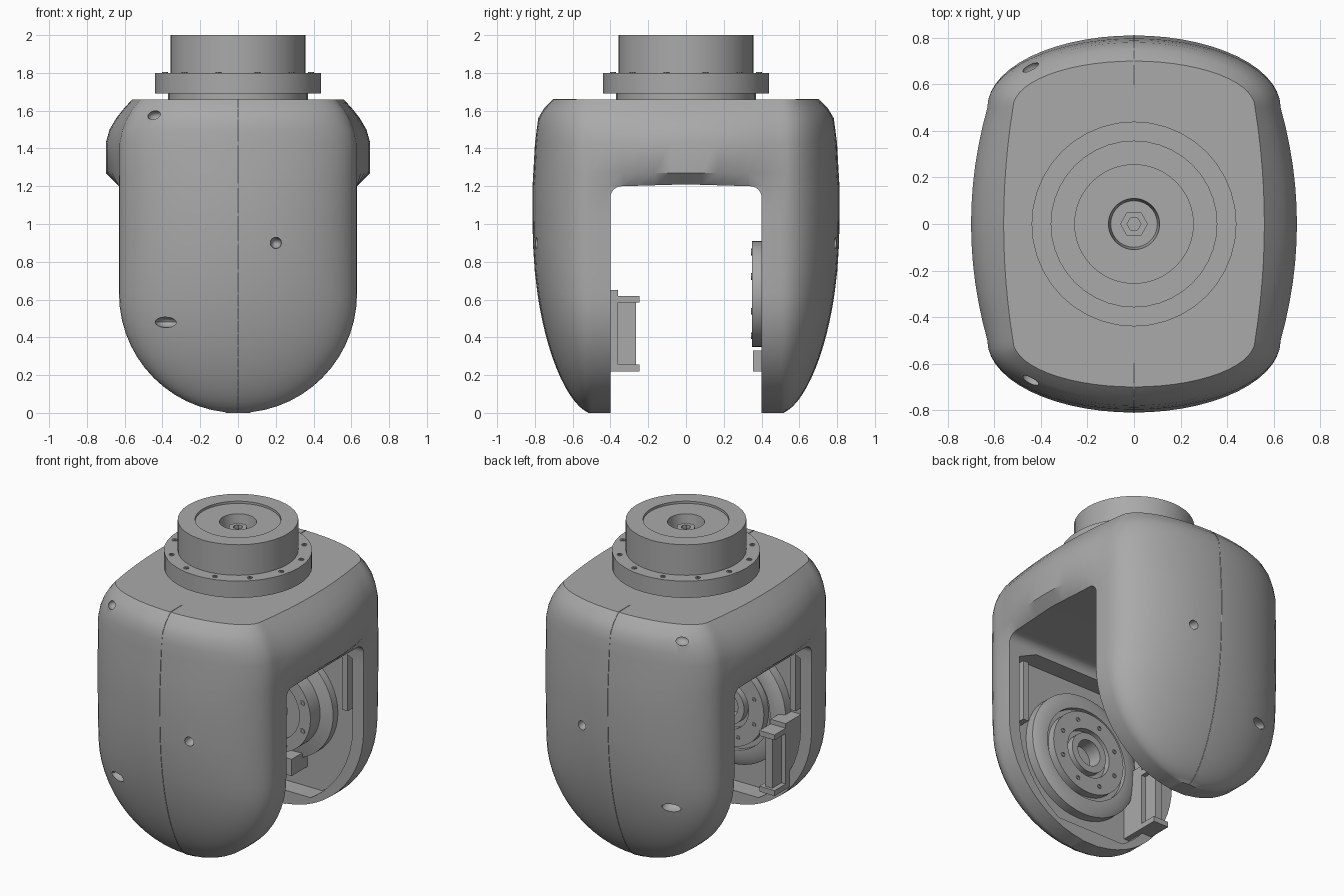
import bpy, bmesh, math
from mathutils import Vector, Matrix

if "Cube" in bpy.data.objects:
    bpy.data.objects.remove(bpy.data.objects["Cube"], do_unlink=True)

grey = bpy.data.materials.new("satin_grey")
grey.use_nodes = True
grey.diffuse_color = (0.4, 0.4, 0.4, 1)
grey.node_tree.nodes["Principled BSDF"].inputs["Base Color"].default_value = (0.4, 0.4, 0.4, 1)


def loft(name, rings):
    """Skin a list of equal closed rings and cap both ends."""
    bm = bmesh.new()
    loops = [[bm.verts.new(p) for p in ring] for ring in rings]
    n = len(loops[0])
    for low, high in zip(loops, loops[1:]):
        for i in range(n):
            j = (i + 1) % n
            bm.faces.new((low[i], low[j], high[j], high[i]))
    bm.faces.new(loops[0][::-1])
    bm.faces.new(loops[-1])
    bmesh.ops.recalc_face_normals(bm, faces=bm.faces)
    mesh = bpy.data.meshes.new(name)
    bm.to_mesh(mesh)
    bm.free()
    obj = bpy.data.objects.new(name, mesh)
    bpy.context.collection.objects.link(obj)
    mesh.materials.append(grey)
    return obj


def activate(obj):
    bpy.ops.object.select_all(action="DESELECT")
    obj.select_set(True)
    bpy.context.view_layer.objects.active = obj


def smooth(obj, degrees=40):
    activate(obj)
    bpy.ops.object.shade_smooth_by_angle(angle=math.radians(degrees))


def cut(obj, cutter):
    mod = obj.modifiers.new("cut", "BOOLEAN")
    mod.operation, mod.solver, mod.object = "DIFFERENCE", "EXACT", cutter
    activate(obj)
    bpy.ops.object.modifier_apply(modifier=mod.name)
    bpy.data.objects.remove(cutter, do_unlink=True)


def lathe(name, profile, centre=(0, 0, 0), turn=Matrix(), segs=48):
    """Revolve (radius, height) pairs about z, then turn and move."""
    rings = [[turn @ Vector((r * math.cos(a), r * math.sin(a), h)) + Vector(centre)
              for a in (math.tau * i / segs for i in range(segs))] for r, h in profile]
    obj = loft(name, rings)
    smooth(obj)
    return obj


def box(name, low, high):
    (x0, y0, z0), (x1, y1, z1) = low, high
    return loft(name, [[(x0, y0, z), (x1, y0, z), (x1, y1, z), (x0, y1, z)] for z in (z0, z1)])


# Housing outline: side width, depth and belly at each height
def width(z):
    if z < 0.63:
        return 0.63 * math.sqrt(1 - (1 - max(z, 0.003) / 0.63) ** 2)
    return 0.63


def depth(z):
    return 0.5 + 0.31 * (1 - (1 - min(max(z, 0.003), 1)) ** 2) ** 0.6


def section(z, w, d, belly):
    arc = [math.pi * i / 28 for i in range(29)]
    half = [(w * math.cos(a), 0.5 + (d - 0.5) * math.sin(a)) for a in arc]
    for i in range(1, 12):
        y = 0.5 - i / 12
        half.append((-w - belly * (1 - 4 * y * y), y))
    return [(x, y, z) for x, y in half] + [(-x, -y, z) for x, y in half]


heights = [0.63 * (1 - math.cos(math.pi / 2 * i / 14)) for i in range(15)]
rings = [section(z, width(z), depth(z), 0) for z in heights + [0.75, 0.9, 1.05, 1.2]]
for z, w, d, b in ((1.27, 0.63, 0.805, 0.07), (1.43, 0.63, 0.797, 0.07), (1.5, 0.615, 0.79, 0.065),
                   (1.56, 0.59, 0.78, 0.055), (1.61, 0.56, 0.75, 0.045), (1.66, 0.52, 0.7, 0.04)):
    rings.append(section(z, w, d, b))
housing = loft("yoke_housing", rings)

# Opening between the two arms, with rounded upper corners
arch = [(-0.4, -0.1)]
for i in range(7):
    a = math.pi / 2 * i / 6
    arch.append((-0.34 - 0.06 * math.cos(a), 1.14 + 0.06 * math.sin(a)))
arch += [(0, 1.21)] + [(-y, z) for y, z in arch[::-1]]
cut(housing, loft("opening_cutter", [[(x, y, z) for y, z in arch] for x in (-1, 1)]))

# Recess inside each arm, following the arm outline
levels = [0.09 + 0.54 * (1 - math.cos(math.pi / 2 * i / 10)) for i in range(11)] + [0.95, 1.08]
pocket = [(max(width(z) - 0.08, 0.12), z) for z in levels] + [(0.42, 1.14)]
pocket += [(-x, z) for x, z in pocket[::-1]]
for side in (-1, 1):
    cut(housing, loft("pocket_cutter", [[(x, side * y, z) for x, z in pocket] for y in (0.36, 0.52)]))


# Screw holes in the outer shell
def dimple(x, y, z, scale):
    steps = [math.pi * (i + 0.5) / 9 for i in range(9)]
    ball = [(math.sin(a), -math.cos(a)) for a in steps]
    cut(housing, lathe("hole_cutter", ball, (x, y, z), Matrix.Diagonal(scale), 20))


for side in (-1, 1):
    dimple(0.2, side * 0.785, 0.9, (0.03, 0.06, 0.03))
    dimple(-0.38, side * 0.69, 0.48, (0.06, 0.06, 0.028))
    dimple(-0.43, side * 0.655, 1.57, (0.048, 0.04, 0.03))
smooth(housing)

# Fine seam down the middle of each shell half
for side, label in ((-1, "front"), (1, "back")):
    path = [(depth(z), z) for z in heights + [0.75, 0.9, 1.05, 1.2]]
    path += [(0.797, 1.43), (0.78, 1.56), (0.75, 1.61), (0.7, 1.66), (0.58, 1.66)]
    curve = bpy.data.curves.new(label + "_seam", "CURVE")
    curve.dimensions = "3D"
    curve.bevel_depth, curve.bevel_resolution = 0.003, 1
    line = curve.splines.new("POLY")
    line.points.add(len(path) - 1)
    for point, (y, z) in zip(line.points, path):
        point.co = (0, side * y, z, 1)
    curve.materials.append(grey)
    bpy.context.collection.objects.link(bpy.data.objects.new(label + "_seam", curve))

# Rotary mount on top, with recessed cap and hub bore
lathe("top_mount", [(0.37, 1.64), (0.37, 1.69), (0.44, 1.69), (0.44, 1.8), (0.358, 1.8), (0.358, 2),
                    (0.255, 2), (0.255, 1.985), (0.11, 1.985), (0.1, 1.9)], segs=40)
lathe("hub_nut", [(0.06, 1.89), (0.06, 1.95), (0.03, 1.95), (0.03, 1.91)], segs=6)
for i in range(12):
    a = math.tau * (i + 0.5) / 12
    spot = (0.4 * math.cos(a), 0.4 * math.sin(a), 1.8)
    lathe("flange_screw", [(0.016, -0.01), (0.016, 0.005), (0.008, 0.005), (0.008, 0)], spot, segs=8)

# Bearing inside the front arm: stepped rings around a bored hub
to_back = Matrix.Rotation(-math.pi / 2, 3, "X")
to_front = Matrix.Rotation(math.pi / 2, 3, "X")
lathe("front_bearing", [(0.4, 0), (0.4, 0.07), (0.36, 0.09), (0.3, 0.09), (0.3, 0.06), (0.27, 0.06), (0.27, 0.11),
                        (0.16, 0.11), (0.16, 0.07), (0.13, 0.07), (0.13, 0.115), (0.085, 0.115), (0.085, 0.02)],
      (0, -0.53, 0.63), to_back)

# Drive disc inside the back arm
lathe("back_drive_disc", [(0.36, 0), (0.36, 0.06), (0.28, 0.08), (0.28, 0.18), (0.2, 0.18), (0.2, 0.165),
                          (0.1, 0.165), (0.1, 0.06)], (0, 0.53, 0.63), to_front)
for i in range(8):
    a = math.tau * (i + 0.5) / 8
    c, s = math.cos(a), math.sin(a)
    lathe("disc_screw", [(0.018, 0), (0.018, 0.006), (0.009, 0.006), (0.009, 0.001)],
          (0.24 * c, 0.35, 0.63 + 0.24 * s), to_front, 8)
    lathe("bearing_screw", [(0.014, 0), (0.014, 0.006), (0.007, 0.006), (0.007, 0.001)],
          (0.215 * c, -0.42, 0.63 + 0.215 * s), to_back, 8)
box("back_stop_block", (-0.14, 0.355, 0.22), (0.14, 0.53, 0.33))

# Clamp bracket beside the front bearing: base, web and two lugs
box("clamp_base", (-0.47, -0.53, 0.22), (-0.36, -0.36, 0.65))
box("clamp_web", (-0.44, -0.37, 0.25), (-0.39, -0.265, 0.6))
for z in (0.22, 0.585):
    box("clamp_lug", (-0.47, -0.37, z), (-0.36, -0.245, z + 0.035))

# Ribs stiffening the recesses
for side, label in ((-1, "front"), (1, "back")):
    for x in (-0.46, 0.46):
        box(label + "_rib", (x - 0.02, min(side * 0.53, side * 0.45), 0.7),
            (x + 0.02, max(side * 0.53, side * 0.45), 1.1))
